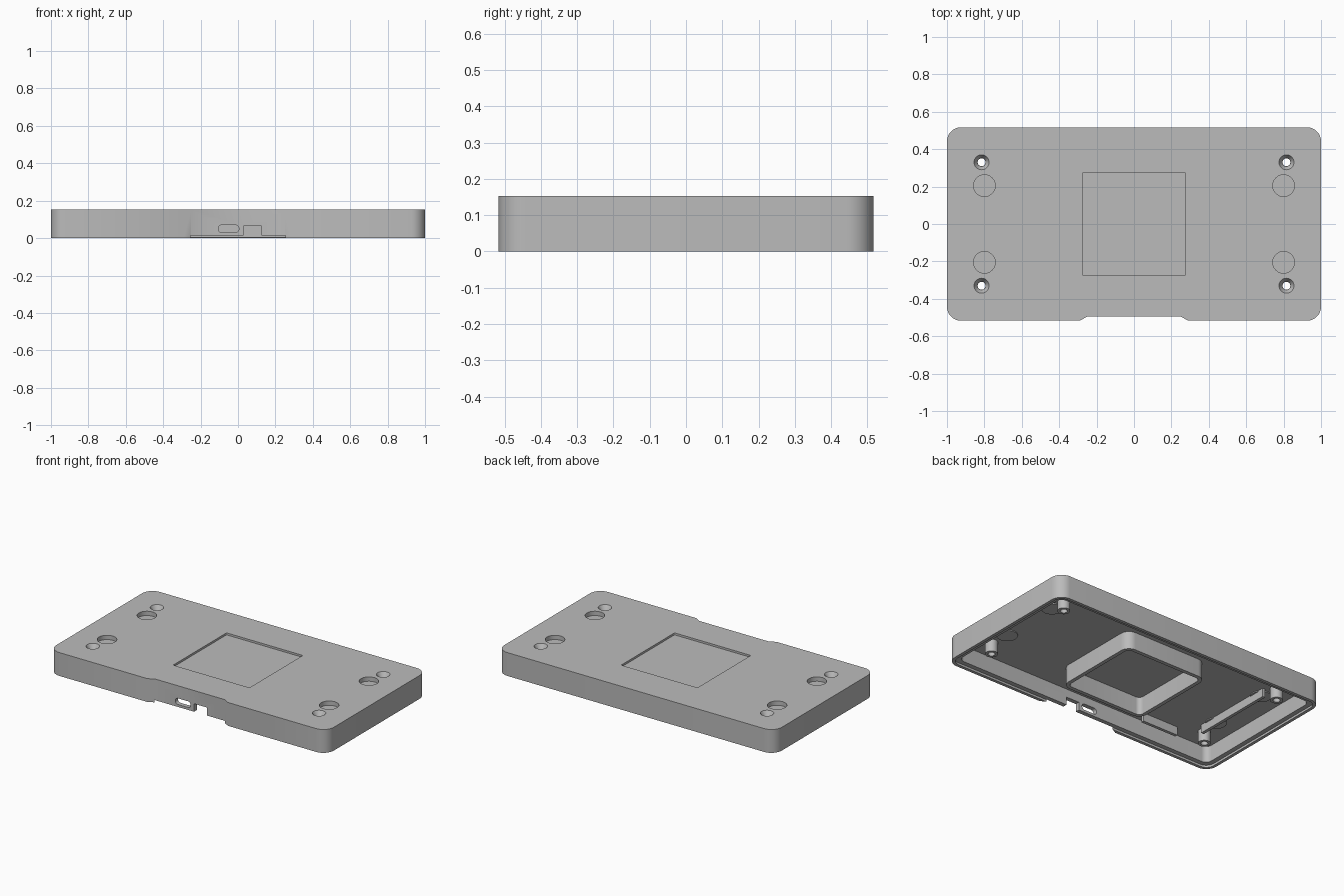
import bpy
import bmesh
from math import cos, sin, pi, radians

cube = bpy.data.objects.get("Cube")
if cube:
    bpy.data.objects.remove(cube, do_unlink=True)

grey = bpy.data.materials.new("grey plastic")
grey.use_nodes = True
colour = (0.5, 0.5, 0.5, 1)
grey.diffuse_color = colour
grey.node_tree.nodes["Principled BSDF"].inputs["Base Color"].default_value = colour


def rounded(hx, hy, r, steps=8):
    """Counter-clockwise outline of a rounded rectangle, starting at front left."""
    pts = []
    for k, (sx, sy) in enumerate([(-1, -1), (1, -1), (1, 1), (-1, 1)]):
        for i in range(steps + 1):
            a = pi + (k + i / steps) * pi / 2
            pts.append((sx * (hx - r) + r * cos(a), sy * (hy - r) + r * sin(a)))
    return pts


def circle(r, n=32):
    return [(r * cos(2 * pi * i / n), r * sin(2 * pi * i / n)) for i in range(n)]


def prism(name, pts, z0, z1, at=(0, 0), top_scale=1.0):
    """Extrude an outline from z0 to z1, optionally tapered."""
    bm = bmesh.new()
    low = [bm.verts.new((x + at[0], y + at[1], z0)) for x, y in pts]
    high = [bm.verts.new((x * top_scale + at[0], y * top_scale + at[1], z1)) for x, y in pts]
    bm.faces.new(low[::-1])
    bm.faces.new(high)
    n = len(pts)
    for i in range(n):
        j = (i + 1) % n
        bm.faces.new((low[i], low[j], high[j], high[i]))
    bmesh.ops.recalc_face_normals(bm, faces=bm.faces)
    mesh = bpy.data.meshes.new(name)
    bm.to_mesh(mesh)
    bm.free()
    ob = bpy.data.objects.new(name, mesh)
    bpy.context.collection.objects.link(ob)
    mesh.materials.append(grey)
    return ob


def box(name, x0, x1, y0, y1, z0, z1):
    return prism(name, [(x0, y0), (x1, y0), (x1, y1), (x0, y1)], z0, z1)


def select(ob):
    bpy.ops.object.select_all(action='DESELECT')
    ob.select_set(True)
    bpy.context.view_layer.objects.active = ob


def cut(ob, cutter):
    """Subtract the cutter from the part, then discard the cutter."""
    mod = ob.modifiers.new("cut", 'BOOLEAN')
    mod.operation = 'DIFFERENCE'
    mod.solver = 'EXACT'
    mod.object = cutter
    select(ob)
    bpy.ops.object.modifier_apply(modifier=mod.name)
    bpy.data.objects.remove(cutter, do_unlink=True)


HX, HY, TOP, CEILING = 1.0, 0.517, 0.152, 0.12
WINDOW = 0.275
corners = [(sx, sy) for sx in (-1, 1) for sy in (-1, 1)]
parts = []

# Shell outline with the shallow recess in the front edge
outline = rounded(HX, HY, 0.075)
front = len(outline) // 4
outline[front:front] = [(-0.29, -HY), (-0.25, -0.495), (0.25, -0.495), (0.29, -HY)]
shell = prism("shell", outline, 0, TOP)
parts.append(shell)

# Hollow underside, stepped rim and shallow top window
cut(shell, prism("cavity", rounded(HX - 0.05, HY - 0.05, 0.04), -0.05, CEILING))
cut(shell, prism("rim_step", rounded(HX - 0.02, HY - 0.02, 0.055), -0.05, 0.014))
cut(shell, prism("window", rounded(WINDOW, WINDOW, 0.006, 3), TOP - 0.013, 0.2))

# Connector slot and cable opening through the front wall
slot = prism("slot", rounded(0.055, 0.02, 0.018), -0.1, 0.1)
slot.rotation_euler = (radians(90), 0, 0)
slot.location = (-0.05, -0.48, 0.05)
bpy.context.view_layer.update()
cut(shell, slot)
cut(shell, box("cable_opening", 0.03, 0.125, -0.6, -0.4, -0.05, 0.066))

for sx, sy in corners:
    # Screw posts with countersunk holes
    at = (sx * 0.815, sy * 0.33)
    post = prism("screw_post", circle(0.038), 0.04, CEILING + 0.001, at)
    parts.append(post)
    for part in (shell, post):
        cut(part, prism("screw_hole", circle(0.021), -0.1, 0.3, at))
    cut(shell, prism("countersink", circle(0.022), CEILING + 0.002, TOP + 0.001, at, 1.85))

    # Round pockets in the top, closed by thin bosses beneath
    at = (sx * 0.8, sy * 0.205)
    cut(shell, prism("pocket", circle(0.058, 48), CEILING + 0.004, 0.3, at))
    parts.append(prism("pocket_boss", circle(0.063, 48), CEILING - 0.006, CEILING + 0.001, at))

# Square frame hanging below the window
frame = prism("inner_frame", rounded(0.3, 0.3, 0.06), 0.004, CEILING + 0.001)
cut(frame, prism("frame_opening", rounded(WINDOW, WINDOW, 0.03), -0.1, 0.3))
parts.append(frame)

# Stiffening ribs under the ceiling
parts.append(box("side_rib", -0.77, -0.75, -0.28, 0.28, 0.065, CEILING + 0.001))
parts.append(box("front_rib", -0.66, -0.4, -0.41, -0.39, 0.065, CEILING + 0.001))

for part in parts:
    select(part)
    bpy.ops.object.shade_smooth_by_angle(angle=radians(30))
